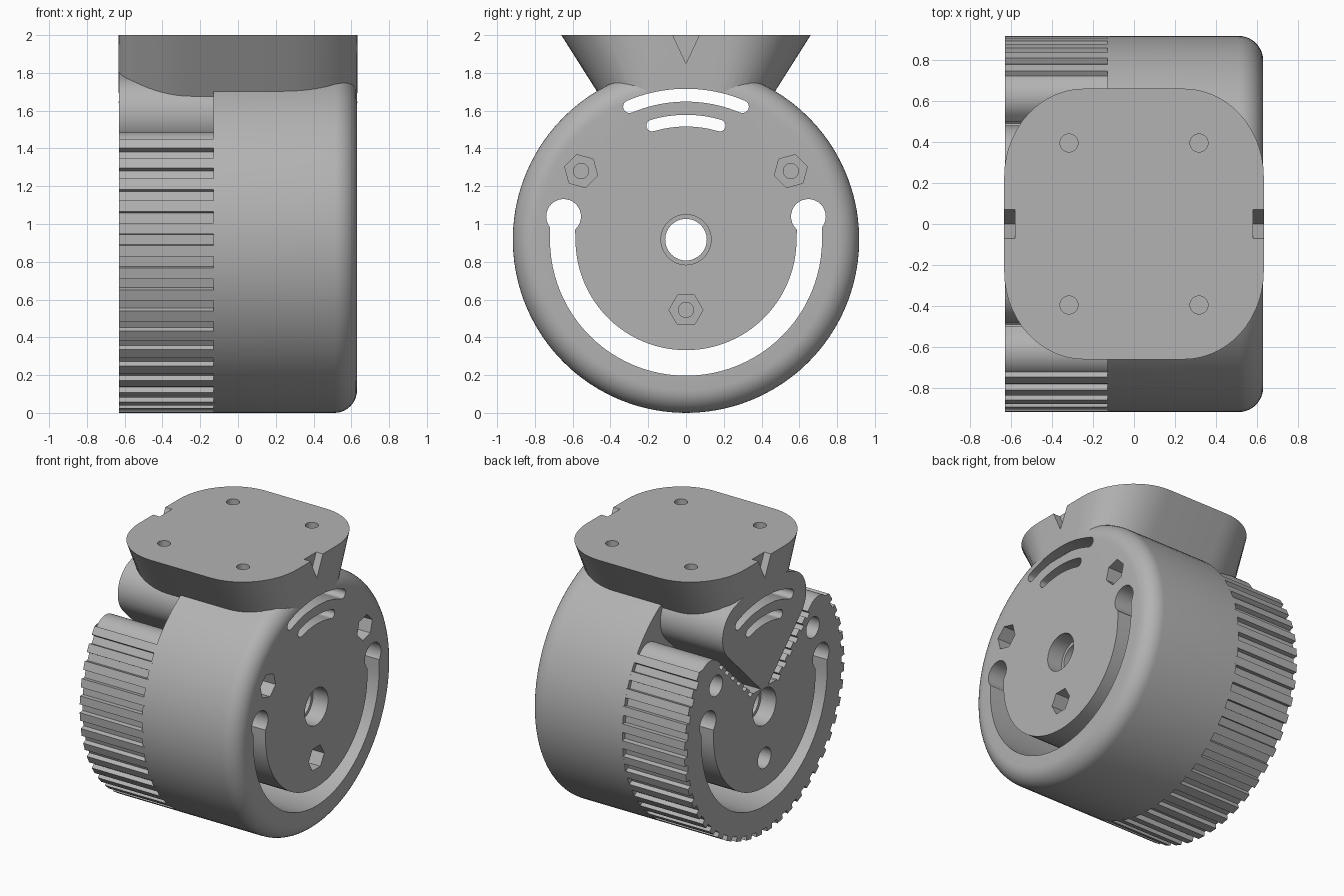
import bpy, bmesh
from math import sin, cos, pi, radians

cube = bpy.data.objects.get("Cube")
if cube:
    bpy.data.objects.remove(cube, do_unlink=True)

R = 0.917          # wheel radius, also the height of its axis
SPLIT = -0.13      # where the housing meets the ribbed knob
END = 0.63

grey = bpy.data.materials.new("plain grey")
grey.use_nodes = True
COLOUR = (0.45, 0.45, 0.45, 1)
grey.diffuse_color = COLOUR
grey.node_tree.nodes["Principled BSDF"].inputs["Base Color"].default_value = COLOUR


def arc(cy, cz, r, a0, a1, n):
    """Points on a circle arc in the side plane, angles in degrees."""
    angles = [radians(a0 + (a1 - a0) * i / n) for i in range(n + 1)]
    return [(cy + r * cos(a), cz + r * sin(a)) for a in angles]


def loft(name, rings):
    """Solid through a list of closed rings, capped at both ends."""
    bm = bmesh.new()
    rows = [[bm.verts.new(p) for p in ring] for ring in rings]
    n = len(rows[0])
    for a, b in zip(rows, rows[1:]):
        for i in range(n):
            j = (i + 1) % n
            bm.faces.new((a[i], a[j], b[j], b[i]))
    bm.faces.new(rows[0][::-1])
    bm.faces.new(rows[-1])
    bmesh.ops.recalc_face_normals(bm, faces=bm.faces)
    mesh = bpy.data.meshes.new(name)
    bm.to_mesh(mesh)
    bm.free()
    obj = bpy.data.objects.new(name, mesh)
    bpy.context.collection.objects.link(obj)
    mesh.materials.append(grey)
    return obj


def prism(name, profile, x0, x1):
    return loft(name, [[(x, y, z) for y, z in profile] for x in (x0, x1)])


def rod(name, y, z, r, x0, x1, sides=32, turn=0):
    return prism(name, arc(y, z, r, turn, turn + 360, sides)[:-1], x0, x1)


def mirrored(half):
    return half + [(-y, z) for y, z in reversed(half)]


def cut(obj, cutters):
    bpy.context.view_layer.objects.active = obj
    for c in cutters:
        mod = obj.modifiers.new("cut", 'BOOLEAN')
        mod.operation = 'DIFFERENCE'
        mod.solver = 'EXACT'
        mod.object = c
        bpy.ops.object.modifier_apply(modifier=mod.name)


# Housing: a drum with a rounded outer rim
FIL = 0.12
rim = [(SPLIT, R)] + arc(END - FIL, R - FIL, FIL, 90, 0, 10)
housing = loft("housing", [[(x, y, z) for y, z in arc(0, R, r, 0, 360, 96)[:-1]]
                           for x, r in rim])

# Ribbed knob with a V-shaped opening whose walls are notched
v0, v1 = (0.13, 1.06), (0.528, 1.447)
half = [v0]
for i in range(6):
    for t, d in ((0.1, 0), (0.1, 0.03), (0.55, 0.03), (0.55, 0)):
        f = (i + t) / 6
        half.append((v0[0] + f * (v1[0] - v0[0]) + d * 0.7,
                     v0[1] + f * (v1[1] - v0[1]) - d * 0.7))
half += arc(0.62, 1.355, 0.13, 135, 35, 12)
for i in range(17):
    for off, r in ((1.7, 0.885), (1.9, R), (5.6, R), (5.8, 0.885)):
        half += arc(0, R, r, 37.5 - 7.5 * i - off, 0, 1)[:1]
knob = prism("ribbed_knob", mirrored(half), -END, SPLIT + 0.01)

# Tongue: rounded wedge standing in the knob opening
half = [(0, 1.018)] + arc(0.28, 1.58, 0.2, -45, 67, 14) + arc(0, R, R, 67, 90, 8)[1:]
tongue = prism("tongue", half + [(-y, z) for y, z in half[-2:0:-1]], -END, SPLIT + 0.01)

# Mounting block: rounded rectangle, narrowing downwards in depth only
outline = []
for k, (sx, sy) in enumerate(((1, 1), (-1, 1), (-1, -1), (1, -1))):
    for c, s in arc(0, 0, 1, 90 * k, 90 * k + 90, 14):
        outline.append((sx * 0.243 + 0.39 * c, sy * 0.23 + 0.43 * s))
mount = loft("mounting_block", [[(x, y * f, z) for x, y in outline]
                                for z, f in ((1.64, 0.655), (2.0, 1.0))])

# Cutters: curved slots running right through
def curved_slot(r, w, spread):
    a, b = radians(90 - spread), radians(90 + spread)
    pts = arc(0, R, r + w, 90 - spread, 90 + spread, 20)
    pts += arc(r * cos(b), R + r * sin(b), w, 90 + spread, 270 + spread, 8)[1:]
    pts += arc(0, R, r - w, 90 + spread, 90 - spread, 20)[1:]
    pts += arc(r * cos(a), R + r * sin(a), w, 270 - spread, 450 - spread, 8)[1:-1]
    return prism("cutter", pts, -1, 1)


small_slots = [curved_slot(0.765, 0.034, 23), curved_slot(0.63, 0.031, 16.5)]
big_slot = [prism("cutter", [(-0.72, 1.04)] + arc(0, R, 0.72, 180, 360, 48)
                  + [(0.72, 1.04), (0.59, 1.04)] + arc(0, R, 0.585, 0, -180, 48)
                  + [(-0.59, 1.04)], -1, 1)]
big_slot += [rod("cutter", s * 0.648, 1.04, 0.092, -1, 1) for s in (1, -1)]

# Cutters: axle bore with a shoulder on each face, nut and screw pockets
bore = [rod("cutter", 0, R, 0.11, -1, 1, 48),
        rod("cutter", 0, R, 0.133, END - 0.12, 1, 48),
        rod("cutter", 0, R, 0.133, -1, 0.12 - END, 48)]
nuts, screws = [], []
for y, z, turn in ((0.555, 1.28, 15), (-0.555, 1.28, -15), (0, 0.545, 0)):
    nuts.append(rod("cutter", y, z, 0.09, 0.3, 1, 6, turn))
    nuts.append(rod("cutter", y, z, 0.04, 0.1, 0.4))
    screws.append(rod("cutter", y, z, 0.075, -1, -0.25))

# Cutters: bolt holes in the top and a V notch on both ends of the block
top_cuts = []
for sx in (1, -1):
    for sy in (1, -1):
        ring = arc(sx * 0.317, sy * 0.395, 0.044, 0, 360, 24)[:-1]
        top_cuts.append(loft("cutter", [[(x, y, z) for x, y in ring] for z in (1.82, 2.1)]))
    top_cuts.append(prism("cutter", [(-0.075, 2.01), (0.075, 2.01), (0, 1.85)],
                          sx * 0.58, sx * 0.7))

cut(housing, small_slots + big_slot + bore + nuts)
cut(knob, big_slot + bore + screws)
cut(tongue, small_slots + bore)
cut(mount, small_slots + top_cuts)
for c in small_slots + big_slot + bore + nuts + screws + top_cuts:
    bpy.data.objects.remove(c, do_unlink=True)

# Smooth curved walls, keep hard edges
bpy.ops.object.select_all(action='DESELECT')
for obj in (housing, knob, tongue, mount):
    obj.select_set(True)
bpy.context.view_layer.objects.active = housing
bpy.ops.object.shade_smooth_by_angle(angle=radians(30))
